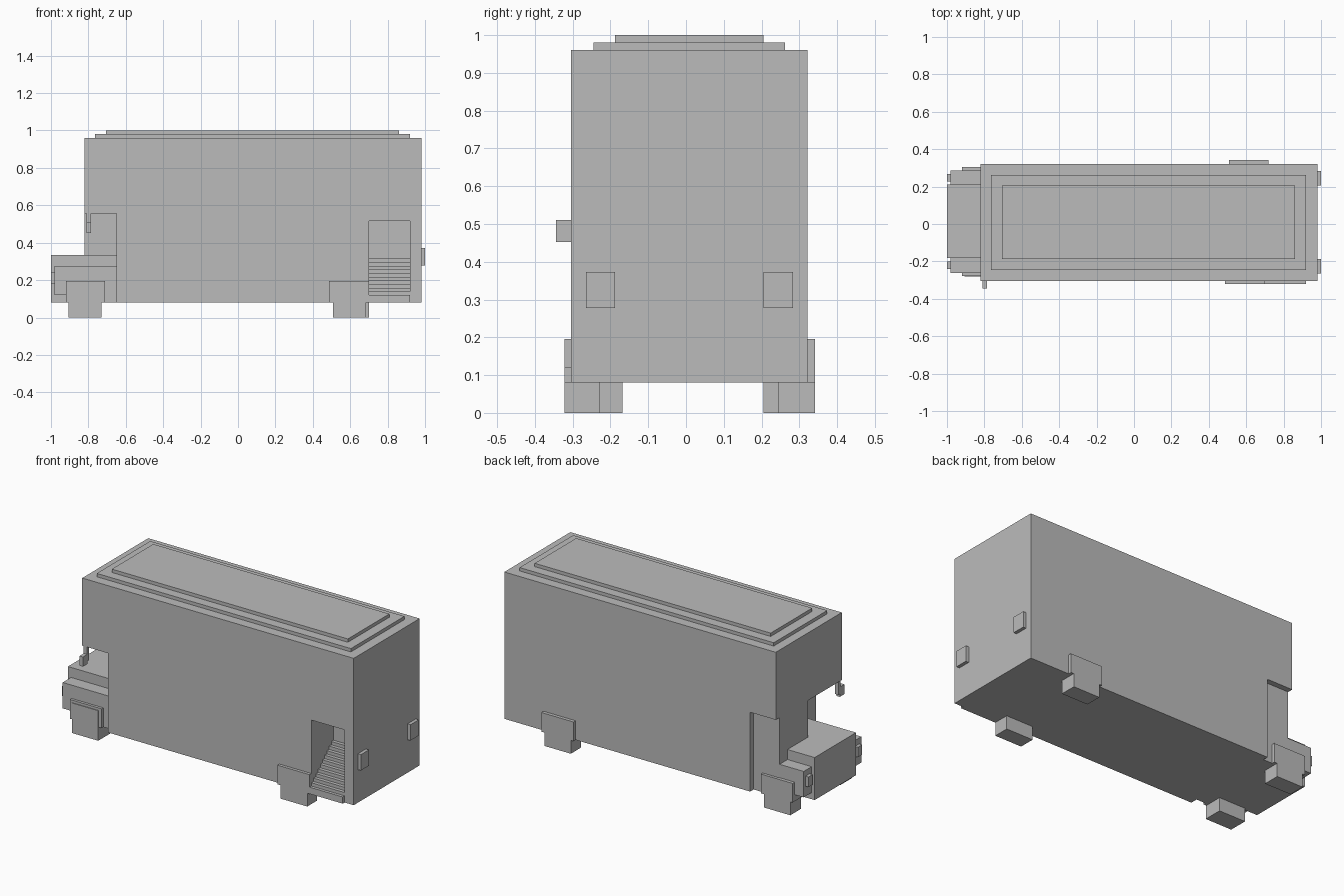
import bpy
import bmesh

if "Cube" in bpy.data.objects:
    bpy.data.objects.remove(bpy.data.objects["Cube"], do_unlink=True)

grey = bpy.data.materials.new("plain_grey")
grey.use_nodes = True
COLOUR = (0.5, 0.5, 0.5, 1)
grey.diffuse_color = COLOUR
grey.node_tree.nodes["Principled BSDF"].inputs["Base Color"].default_value = COLOUR


def finish(name, bm):
    """Turn a bmesh into a grey object."""
    bmesh.ops.recalc_face_normals(bm, faces=bm.faces)
    mesh = bpy.data.meshes.new(name)
    bm.to_mesh(mesh)
    bm.free()
    mesh.materials.append(grey)
    obj = bpy.data.objects.new(name, mesh)
    bpy.context.collection.objects.link(obj)
    return obj


def box(name, x, y, z):
    """Box from (low, high) pairs on each axis."""
    bm = bmesh.new()
    bmesh.ops.create_cube(bm, size=1)
    for v in bm.verts:
        for axis, (low, high) in enumerate((x, y, z)):
            v.co[axis] = high if v.co[axis] > 0 else low
    return finish(name, bm)


def cut(target, x, y, z):
    """Cut a box-shaped hole and discard the cutter."""
    cutter = box("cutter", x, y, z)
    cutter.hide_render = True
    mod = target.modifiers.new("cut", "BOOLEAN")
    mod.operation = "DIFFERENCE"
    mod.solver = "EXACT"
    mod.object = cutter
    bpy.context.view_layer.objects.active = target
    bpy.ops.object.modifier_apply(modifier=mod.name)
    bpy.data.objects.remove(cutter, do_unlink=True)


# Main body with half-open cab, shallow side recess and stair doorway
FLOOR, NEAR, FAR = 0.08, -0.304, 0.321
body = box("body", (-0.82, 0.98), (NEAR, FAR), (FLOOR, 0.96))
cut(body, (-1, -0.65), (-0.5, 0.017), (-0.1, 0.555))
cut(body, (-1, -0.65), (0.288, 0.5), (-0.1, 0.555))
cut(body, (0.70, 0.92), (-0.5, -0.095), (0.12, 0.515))

# Stepped roof
box("roof_lower_tier", (-0.765, 0.92), (-0.245, 0.262), (0.95, 0.98))
box("roof_upper_tier", (-0.705, 0.86), (-0.188, 0.205), (0.97, 1.0))

# Bonnet and front fenders
box("bonnet", (-1, -0.64), (-0.182, 0.21), (FLOOR, 0.335))
for side, y in (("right", (-0.261, -0.17)), ("left", (0.2, 0.285))):
    box(side + "_fender", (-0.98, -0.64), y, (0.12, 0.275))
    box(side + "_fender_skirt", (-0.92, -0.64), y, (FLOOR, 0.13))

# Headlamps and tail lamps
for side, y in (("right", (-0.24, -0.2)), ("left", (0.228, 0.268))):
    box(side + "_headlamp", (-1, -0.97), y, (0.18, 0.24))
for side, y in (("right", (-0.265, -0.188)), ("left", (0.205, 0.283))):
    box(side + "_tail_lamp", (0.97, 1.0), y, (0.278, 0.373))

# Wheels and wheel arches
box("right_front_arch", (-0.92, -0.71), (-0.277, -0.25), (FLOOR, 0.195))
box("right_front_wheel", (-0.905, -0.73), (-0.281, -0.168), (0, 0.18))
box("left_front_arch", (-0.92, -0.71), (0.27, 0.305), (FLOOR, 0.195))
box("left_front_wheel", (-0.905, -0.73), (0.205, 0.305), (0, 0.18))
box("right_rear_arch", (0.487, 0.70), (-0.322, -0.29), (FLOOR, 0.195))
box("right_rear_wheel", (0.507, 0.685), (-0.322, -0.228), (0, 0.18))
box("left_rear_arch", (0.507, 0.72), (0.31, 0.341), (FLOOR, 0.195))
box("left_rear_wheel", (0.525, 0.70), (0.243, 0.341), (0, 0.18))

# Stairs rising inward from the doorway
box("door_step", (0.70, 0.92), (-0.322, -0.29), (FLOOR, 0.12))
STEPS, run, rise = 10, 0.0209, 0.0195
bm = bmesh.new()
profile = [(NEAR, 0.11)]
for i in range(STEPS):
    y = NEAR + i * run
    profile += [(y, 0.12 + i * rise), (y, 0.12 + (i + 1) * rise)]
profile += [(-0.09, 0.12 + STEPS * rise), (-0.09, 0.11)]
face = bm.faces.new([bm.verts.new((0.70, y, z)) for y, z in profile])
side = bmesh.ops.extrude_face_region(bm, geom=[face])
moved = [v for v in side["geom"] if isinstance(v, bmesh.types.BMVert)]
bmesh.ops.translate(bm, verts=moved, vec=(0.22, 0, 0))
bmesh.ops.dissolve_degenerate(bm, dist=0.0001, edges=bm.edges)
finish("stairs", bm)

# Mirror hanging from the upper deck
box("mirror_stem", (-0.81, -0.787), (-0.304, -0.285), (0.47, 0.56))
box("mirror", (-0.81, -0.787), (-0.344, -0.3), (0.453, 0.511))
